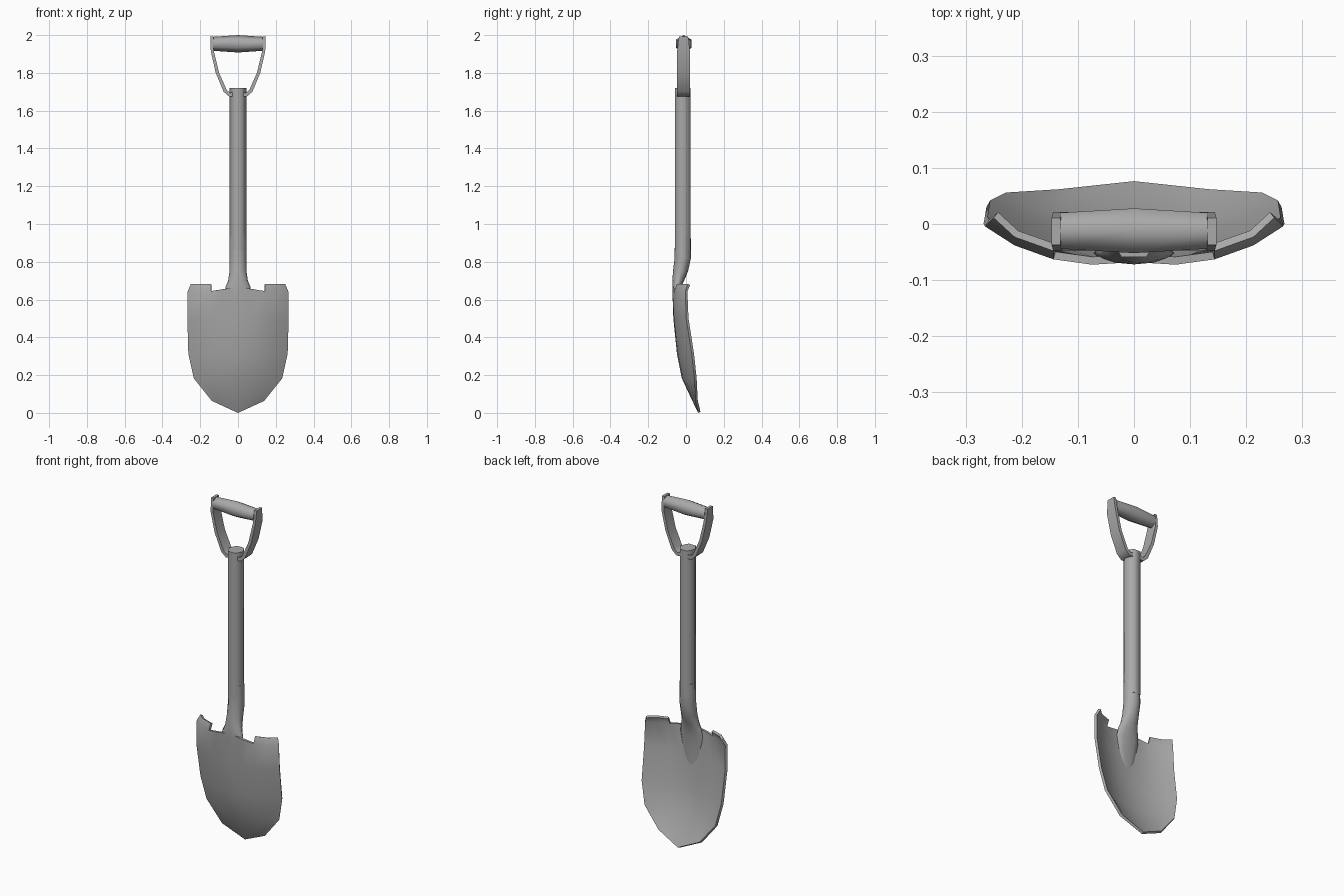
import bpy, bmesh, math

if "Cube" in bpy.data.objects:
    bpy.data.objects.remove(bpy.data.objects["Cube"])

steel = bpy.data.materials.new("dark_steel")
steel.diffuse_color = (0.40, 0.40, 0.40, 1)
steel.use_nodes = True
steel.node_tree.nodes["Principled BSDF"].inputs["Base Color"].default_value = steel.diffuse_color


def finish(name, bm, angle=65, thickness=0):
    bmesh.ops.remove_doubles(bm, verts=bm.verts, dist=1e-5)
    me = bpy.data.meshes.new(name)
    bm.to_mesh(me)
    bm.free()
    me.materials.append(steel)
    ob = bpy.data.objects.new(name, me)
    bpy.context.collection.objects.link(ob)
    bpy.ops.object.select_all(action='DESELECT')
    ob.select_set(True)
    bpy.context.view_layer.objects.active = ob
    if thickness:
        solid = ob.modifiers.new("thickness", 'SOLIDIFY')
        solid.thickness = thickness
        solid.offset = -1
        bpy.ops.object.modifier_apply(modifier=solid.name)
    bpy.ops.object.shade_smooth_by_angle(angle=math.radians(angle))
    return ob


def loft(name, rings, angle=65):
    """Skin a list of closed rings of points and cap both ends."""
    bm = bmesh.new()
    vs = [[bm.verts.new(p) for p in r] for r in rings]
    n = len(rings[0])
    for a, b in zip(vs, vs[1:]):
        for i in range(n):
            j = (i + 1) % n
            bm.faces.new((a[i], a[j], b[j], b[i]))
    bm.faces.new(vs[0])
    bm.faces.new(vs[-1])
    bmesh.ops.recalc_face_normals(bm, faces=bm.faces)
    return finish(name, bm, angle)


def ring_z(z, yc, rx, ry, n):
    return [(rx * math.cos(2 * math.pi * i / n), yc + ry * math.sin(2 * math.pi * i / n), z)
            for i in range(n)]


# Hexagonal shaft
loft("shaft", [ring_z(z, -0.017, 0.045, 0.048, 6) for z in (0.86, 1.72)])

# Socket bending forward and fading into the back of the blade
socket = [(0.94, -0.017, 0.044, 0.042), (0.82, -0.017, 0.045, 0.043), (0.75, -0.029, 0.045, 0.040),
          (0.70, -0.041, 0.052, 0.031), (0.665, -0.049, 0.066, 0.023), (0.62, -0.052, 0.072, 0.017),
          (0.53, -0.054, 0.055, 0.008), (0.40, -0.050, 0.02, 0.003)]
loft("socket", [ring_z(*s, 12) for s in socket])

# Blade: rows of (z, centre y, edge x, edge y, dish exponent)
rows = [(0.063, 0.034, 0.138, 0.050, 2.1), (0.183, -0.022, 0.234, 0.044, 2.1),
        (0.313, -0.048, 0.263, 0.030, 2.1), (0.50, -0.067, 0.268, 0.001, 2.4),
        (0.645, -0.074, 0.266, -0.004, 3.0)]
half = (0.28, 0.54, 0.80, 1.0)
ts = [-t for t in reversed(half)] + [0] + list(half)
bm = bmesh.new()
tip = bm.verts.new((0, 0.064, 0))
grid = []
for z, yc, xe, ye, p in rows:
    top = z > 0.6
    grid.append([bm.verts.new((t * xe, yc + (ye - yc) * abs(t) ** p + (0.006 if top and t == 0 else 0),
                               z + (max(0, 0.022 - 0.042 * abs(t)) if top else 0)))
                 for t in ts])
for a, b in zip(grid[0], grid[0][1:]):
    bm.faces.new((tip, b, a))
for lo, hi in zip(grid, grid[1:]):
    for i in range(len(ts) - 1):
        bm.faces.new((lo[i], lo[i + 1], hi[i + 1], hi[i]))
# Folded foot treads on the shoulders
for ids in ((0, 1, 2), (6, 7, 8)):
    base = [grid[-1][i] for i in ids]
    up = [bm.verts.new((max(-0.25, min(0.25, v.co.x)), v.co.y + 0.015, 0.682)) for v in base]
    for i in range(2):
        bm.faces.new((base[i], base[i + 1], up[i + 1], up[i]))
bmesh.ops.recalc_face_normals(bm, faces=bm.faces)
if sum(f.normal.y * f.calc_area() for f in bm.faces) > 0:
    bmesh.ops.reverse_faces(bm, faces=bm.faces)
finish("blade", bm, 45, 0.014)

# Handle arms: a strap following a curved path, mirrored left and right
outer = [(0.018, 1.677), (0.046, 1.674), (0.076, 1.700), (0.118, 1.80), (0.144, 1.915), (0.147, 1.992)]
inner = [(0.018, 1.698), (0.042, 1.694), (0.060, 1.710), (0.100, 1.80), (0.128, 1.915), (0.131, 1.992)]
for side, name in ((1, "arm_right"), (-1, "arm_left")):
    rings = []
    for k, ((ox, oz), (ix, iz)) in enumerate(zip(outer, inner)):
        w = 0.024 if k == len(outer) - 1 else 0.034
        rings.append([(side * ox, -0.013 - w, oz), (side * ox, -0.013 + w, oz),
                      (side * ix, -0.013 + w, iz), (side * ix, -0.013 - w, iz)])
    loft(name, rings)

# Barrel-shaped hexagonal grip, its upper edges crisp
grip = [(-0.132, 0.037), (0, 0.046), (0.132, 0.037)]
loft("grip", [[(x, -0.012 + r * math.sin(i * math.pi / 3), 1.954 + r * math.cos(i * math.pi / 3))
               for i in range(6)] for x, r in grip])
